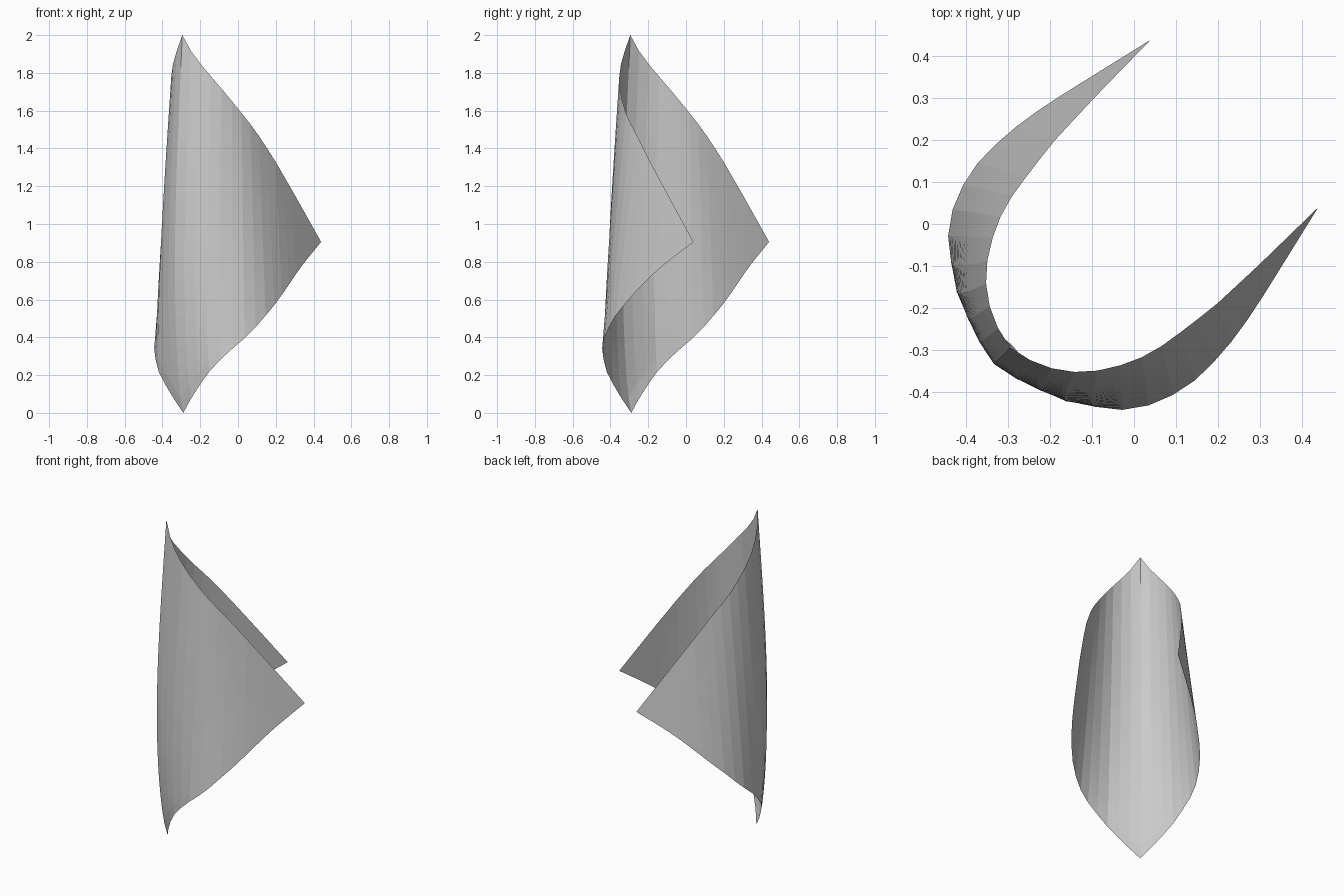
import bpy, bmesh, math
from mathutils import Vector

if "Cube" in bpy.data.objects:
    bpy.data.objects.remove(bpy.data.objects["Cube"])

# Lower and upper borders of one half of the curled square sheet
low = [(-.29, -.29, 0), (-.235, -.357, .1), (-.16, -.418, .21), (-.09, -.437, .285),
       (-.03, -.444, .34), (.035, -.433, .395), (.1, -.405, .46), (.15, -.37, .52),
       (.2, -.32, .58), (.25, -.26, .65), (.3, -.185, .725), (.35, -.105, .795), (.44, .04, .905)]
high = [(-.295, -.295, 2), (-.24, -.33, 1.9), (-.18, -.35, 1.825), (-.12, -.355, 1.755),
        (-.06, -.346, 1.685), (0, -.327, 1.61), (.05, -.303, 1.55), (.105, -.263, 1.475),
        (.19, -.198, 1.345), (.3, -.096, 1.155), (.44, .04, .905)]


def resample(points, count):
    """Evenly spaced points along a polyline, measured in plan."""
    pts = [Vector(p) for p in points]
    dist = [0]
    for a, b in zip(pts, pts[1:]):
        dist.append(dist[-1] + (b.xy - a.xy).length)
    out, k = [], 0
    for i in range(count + 1):
        d = dist[-1] * i / count
        while k < len(pts) - 2 and dist[k + 1] < d:
            k += 1
        out.append(pts[k].lerp(pts[k + 1], (d - dist[k]) / (dist[k + 1] - dist[k])))
    return out


COLS, ROWS = 16, 24
lo, hi = resample(low, COLS), resample(high, COLS)
bm = bmesh.new()

# Curled sheet: near-vertical strips between the borders, bowed out at the spine
for swap in (False, True):
    grid = []
    for i in range(COLS + 1):
        bow = .06 * max(0, 1 - i / 5)
        column = []
        for j in range(ROWS + 1):
            t = j / ROWS
            p = lo[i].lerp(hi[i], t)
            p += Vector((-1, -1, 0)).normalized() * bow * math.sin(math.pi * t ** .7)
            column.append(bm.verts.new((p.y, p.x, p.z) if swap else p))
        grid.append(column)
    for a, b in zip(grid, grid[1:]):
        for j in range(ROWS):
            quad = (a[j], b[j], b[j + 1], a[j + 1])
            bm.faces.new(quad[::-1] if swap else quad)

# Weld the spine and the two side corners
bmesh.ops.remove_doubles(bm, verts=bm.verts, dist=1e-4)
mesh = bpy.data.meshes.new("curled_sheet")
bm.to_mesh(mesh)
bm.free()
bpy.context.collection.objects.link(bpy.data.objects.new("curled_sheet", mesh))
